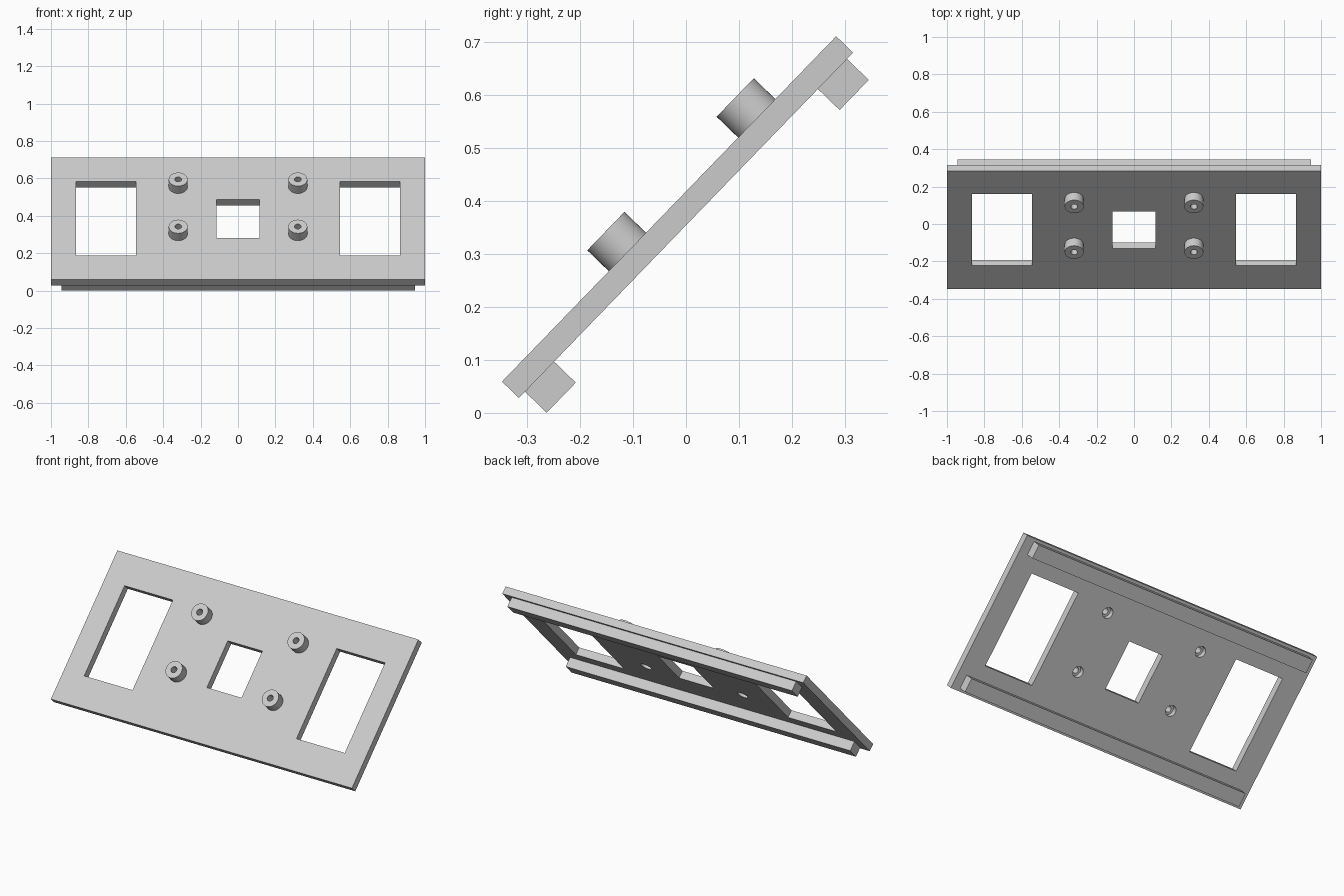
import bpy, bmesh, math
from mathutils import Matrix, Vector

default = bpy.data.objects.get("Cube")
if default:
    bpy.data.objects.remove(default, do_unlink=True)

LENGTH, WIDTH, THICK = 2.0, 0.907, 0.0445
POST_R, POST_H, HOLE_R = 0.0505, 0.0566, 0.018
BORE_R, BORE_DEPTH = 0.031, 0.03
SIDES = 48
# Parts are laid out flat (underside at z = 0), then tilted together
TILT = Matrix.Translation((0, 0, 0.354)) @ Matrix.Rotation(math.radians(45.94), 4, 'X')

grey = bpy.data.materials.new("light_grey")
grey.use_nodes = True
colour = (0.6, 0.6, 0.6, 1)
grey.diffuse_color = colour
grey.node_tree.nodes["Principled BSDF"].inputs["Base Color"].default_value = colour


def finish(name, bm):
    mesh = bpy.data.meshes.new(name)
    bmesh.ops.recalc_face_normals(bm, faces=bm.faces)
    bm.to_mesh(mesh)
    bm.free()
    mesh.materials.append(grey)
    obj = bpy.data.objects.new(name, mesh)
    bpy.context.collection.objects.link(obj)
    obj.matrix_world = TILT
    return obj


def add_box(bm, x, y, z, sx, sy, sz):
    m = Matrix.Translation((x, y, z)) @ Matrix.Diagonal((sx, sy, sz, 1))
    bmesh.ops.create_cube(bm, size=1, matrix=m)


def add_cylinder(bm, x, y, z0, z1, r):
    bmesh.ops.create_cone(bm, cap_ends=True, segments=SIDES, radius1=r, radius2=r,
                          depth=z1 - z0, matrix=Matrix.Translation((x, y, (z0 + z1) / 2)))


def smooth(obj):
    bpy.ops.object.select_all(action='DESELECT')
    obj.select_set(True)
    bpy.context.view_layer.objects.active = obj
    bpy.ops.object.shade_smooth_by_angle(angle=math.radians(30))


def cut(obj, name, build):
    """Subtract the solids drawn by build, then discard the cutter."""
    bm = bmesh.new()
    build(bm)
    cutter = finish(name, bm)
    cutter.hide_render = True
    mod = obj.modifiers.new(name, 'BOOLEAN')
    mod.operation, mod.solver, mod.object = 'DIFFERENCE', 'EXACT', cutter
    bpy.context.view_layer.objects.active = obj
    bpy.ops.object.modifier_apply(modifier=name)
    bpy.data.objects.remove(cutter, do_unlink=True)


posts = [(x, y) for x in (-0.32, 0.32) for y in (-0.113, 0.238)]

# Sloping plate
bm = bmesh.new()
add_box(bm, 0, 0, THICK / 2, LENGTH, WIDTH, THICK)
plate = finish("plate", bm)


# Two tall windows and the central one
def windows(bm):
    for x in (-0.705, 0.705):
        add_box(bm, x, 0, 0, 0.321, 0.55, 0.3)
    add_box(bm, 0, 0, 0, 0.23, 0.285, 0.3)


# Screw holes, and wider recesses on the underside
def screw_holes(bm):
    for x, y in posts:
        add_cylinder(bm, x, y, -0.1, 0.2, HOLE_R)


def recesses(bm):
    for x, y in posts:
        add_cylinder(bm, x, y, -0.1, BORE_DEPTH, BORE_R)


cut(plate, "window_cutter", windows)
cut(plate, "screw_cutter", screw_holes)
cut(plate, "recess_cutter", recesses)
smooth(plate)

# Hollow mounting posts, turned from a rectangular section
for x, y in posts:
    bm = bmesh.new()
    top = THICK + POST_H
    section = [(HOLE_R, THICK), (POST_R, THICK), (POST_R, top), (HOLE_R, top)]
    verts = [bm.verts.new((x + r, y, z)) for r, z in section]
    edges = [bm.edges.new((verts[i], verts[(i + 1) % 4])) for i in range(4)]
    bmesh.ops.spin(bm, geom=verts + edges, cent=(x, y, 0), axis=(0, 0, 1),
                   angle=2 * math.pi, steps=SIDES)
    bmesh.ops.remove_doubles(bm, verts=bm.verts, dist=0.0001)
    side = "left" if x > 0 else "right"
    level = "upper" if y > 0 else "lower"
    smooth(finish(f"{level}_{side}_post", bm))

# Rails along both long edges of the underside
for name, s in (("lower_rail", -1), ("upper_rail", 1)):
    bm = bmesh.new()
    add_box(bm, 0, s * 0.3975, -0.0285, 1.89, 0.079, 0.057)
    finish(name, bm)
